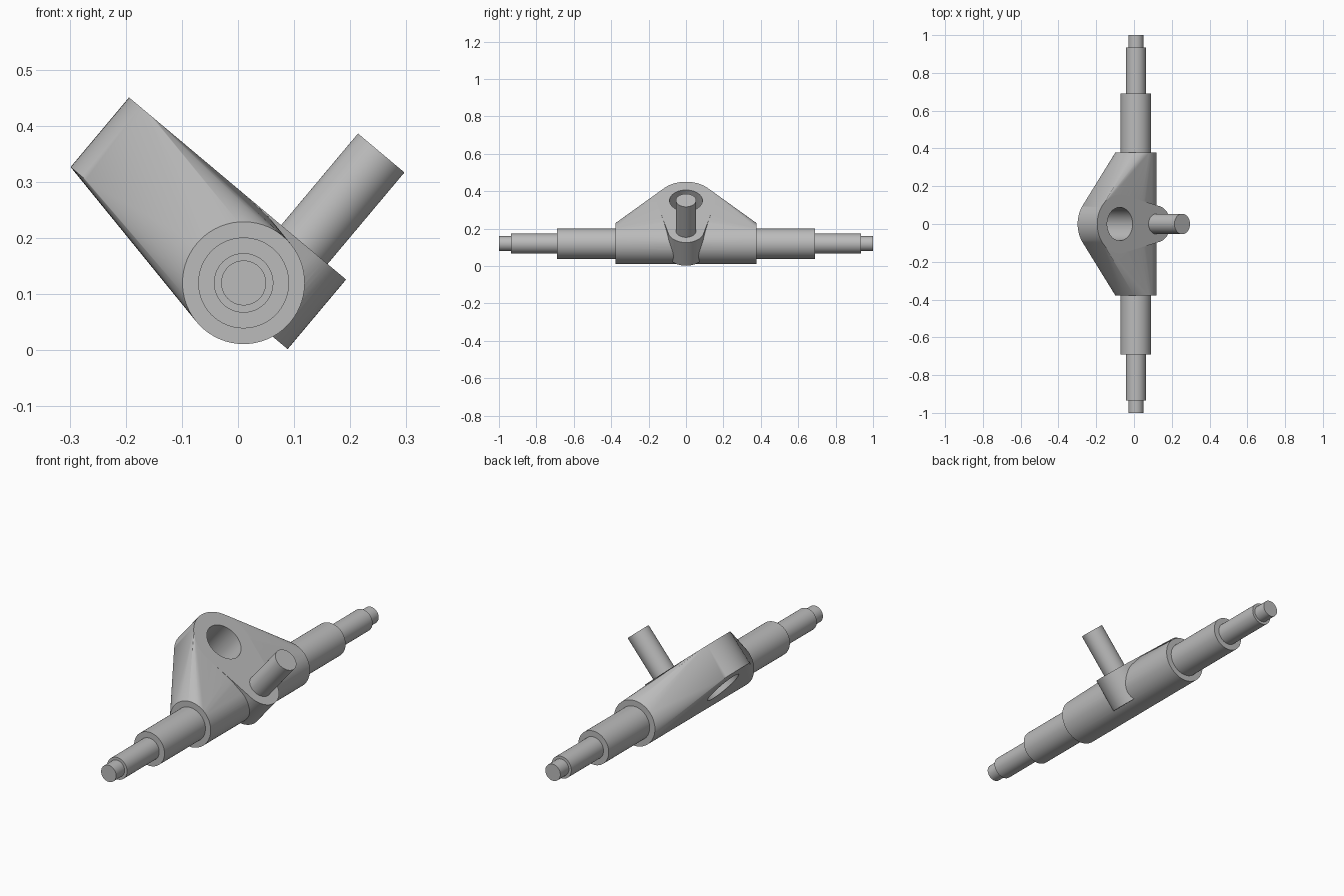
import bpy, bmesh, math
from mathutils import Matrix, Vector

if "Cube" in bpy.data.objects:
    bpy.data.objects.remove(bpy.data.objects["Cube"], do_unlink=True)

grey = bpy.data.materials.new("plain grey")
grey.use_nodes = True
colour = (0.5, 0.5, 0.5, 1)
grey.diffuse_color = colour
grey.node_tree.nodes["Principled BSDF"].inputs["Base Color"].default_value = colour

# Tilted frame: origin on the shaft axis, local y along the shaft, local z along the pin
FRAME = Matrix.Translation((0.01, 0, 0.12)) @ Matrix.Rotation(math.radians(40), 4, "Y")
SIDES = 64
LOW, HIGH = -0.04, 0.122          # lower and upper faces of the boss and lug
BOSS_X, BOSS_R = -0.213, 0.156
LUG_X, LUG_R = 0.039, 0.097


def ring(centre, radius, axis):
    """Points of a circle around the local y or z axis."""
    points = []
    for i in range(SIDES):
        a = 2 * math.pi * i / SIDES
        c, s = radius * math.cos(a), radius * math.sin(a)
        points.append(Vector(centre) + Vector((c, 0, s) if axis == "Y" else (c, s, 0)))
    return points


def finish(name, bm):
    bmesh.ops.recalc_face_normals(bm, faces=bm.faces)
    mesh = bpy.data.meshes.new(name)
    bm.to_mesh(mesh)
    bm.free()
    mesh.materials.append(grey)
    obj = bpy.data.objects.new(name, mesh)
    obj.matrix_world = FRAME
    bpy.context.collection.objects.link(obj)
    return obj


def hull(name, *rings):
    """Solid skin stretched around several circles."""
    bm = bmesh.new()
    for points in rings:
        for p in points:
            bm.verts.new(p)
    result = bmesh.ops.convex_hull(bm, input=bm.verts)
    loose = {g for g in result["geom_interior"] + result["geom_unused"]
             if isinstance(g, bmesh.types.BMVert)}
    bmesh.ops.delete(bm, geom=list(loose), context="VERTS")
    bmesh.ops.dissolve_limit(bm, angle_limit=0.002, verts=bm.verts, edges=bm.edges)
    return finish(name, bm)


def upright(x, radius, low, high):
    return ring((x, 0, low), radius, "Z"), ring((x, 0, high), radius, "Z")


def boolean(target, other, operation):
    mod = target.modifiers.new(operation.lower(), "BOOLEAN")
    mod.object, mod.operation, mod.solver = other, operation, "EXACT"
    bpy.context.view_layer.objects.active = target
    bpy.ops.object.modifier_apply(modifier=mod.name)
    bpy.data.objects.remove(other, do_unlink=True)


# Body: long barrel blended into the boss
body = hull("body", ring((0, -0.378, 0), 0.109, "Y"), ring((0, 0.378, 0), 0.109, "Y"),
            *upright(BOSS_X, BOSS_R, LOW, HIGH))

# Lug: tapering slab that carries the pin
lug = hull("lug", *upright(BOSS_X, BOSS_R - 0.0005, LOW, HIGH),
           *upright(LUG_X, LUG_R, LOW, HIGH))
boolean(body, lug, "UNION")

# Hole through the boss
boolean(body, hull("hole_cutter", *upright(BOSS_X, 0.088, -0.3, 0.3)), "DIFFERENCE")

# Pin
pin = hull("pin", *upright(LUG_X, 0.054, 0.0, 0.335))

# Stepped shaft, turned around the local y axis
steps = [(0.081, 0.69), (0.053, 0.935), (0.04, 1.0)]
half = []
inner = 0.3
for radius, end in steps:
    half += [(radius, inner), (radius, end)]
    inner = end
profile = [(0, -1)] + [(r, -y) for r, y in reversed(half)] + half + [(0, 1)]
bm = bmesh.new()
verts = [bm.verts.new((r, y, 0)) for r, y in profile]
edges = [bm.edges.new(pair) for pair in zip(verts, verts[1:])]
bmesh.ops.spin(bm, geom=verts + edges, cent=(0, 0, 0), axis=(0, 1, 0),
               angle=2 * math.pi, steps=SIDES, use_duplicate=False)
bmesh.ops.remove_doubles(bm, verts=bm.verts, dist=0.0001)
shaft = finish("shaft", bm)

# Smooth round surfaces, crisp steps
bpy.ops.object.select_all(action="DESELECT")
for obj in (body, pin, shaft):
    obj.select_set(True)
bpy.context.view_layer.objects.active = body
bpy.ops.object.shade_smooth_by_angle(angle=math.radians(30))
